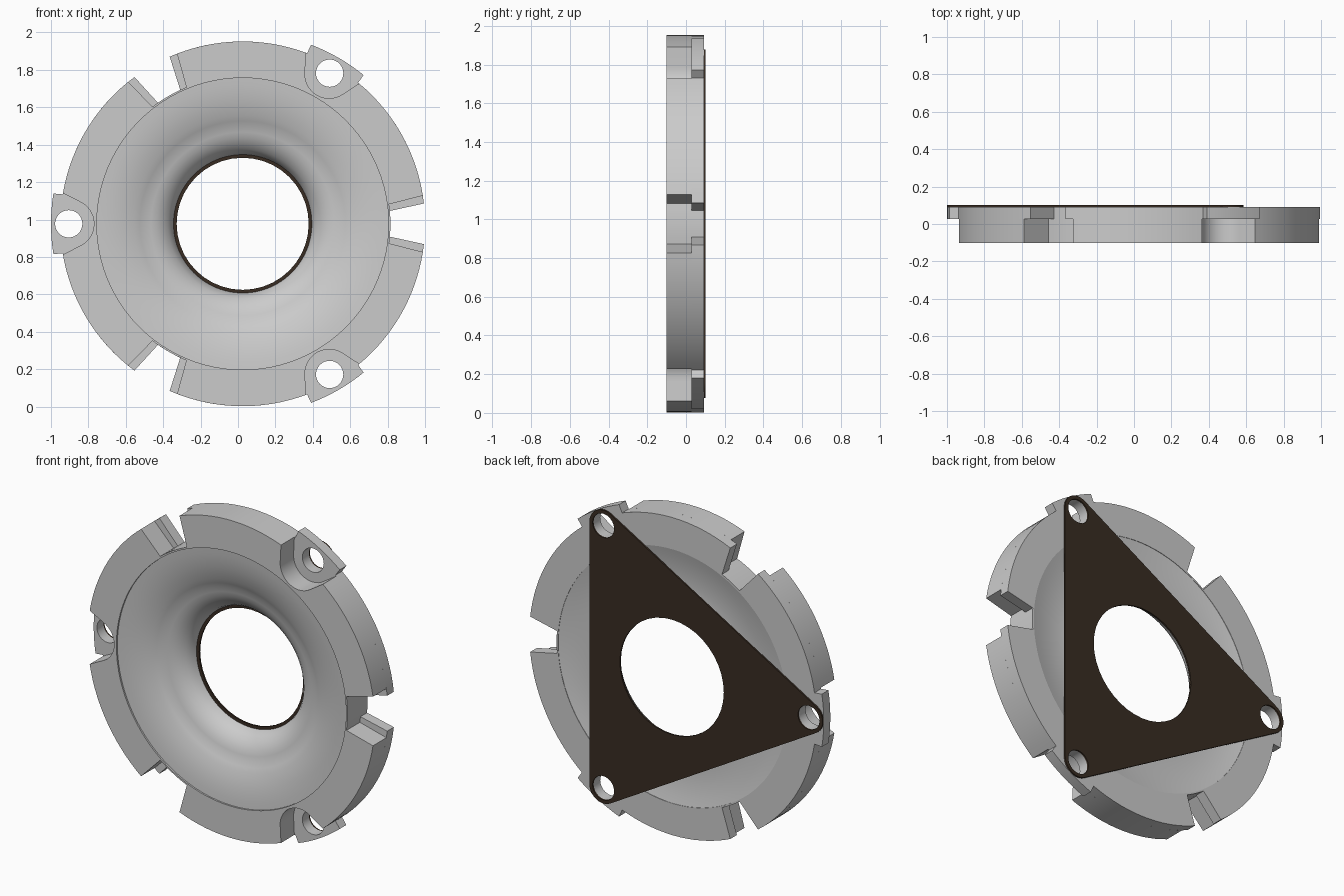
import bpy, bmesh
from math import sin, cos, radians, pi, hypot, atan2

if "Cube" in bpy.data.objects:
    bpy.data.objects.remove(bpy.data.objects["Cube"])

CX, CZ = 0.025, 0.977          # disc axis
R = 0.975                      # rim radius
R_IN = 0.78                    # rim inner radius
LUG_R = 0.93                   # bolt circle
Y_FRONT, Y_STEP, Y_BACK, Y_END = -0.102, 0.028, 0.092, 0.102


def polar(r, deg):
    return (r * cos(radians(deg)), r * sin(radians(deg)))


def arc(r, a0, a1, n, c=(0, 0)):
    pts = []
    for i in range(n + 1):
        p = polar(r, a0 + (a1 - a0) * i / n)
        pts.append((c[0] + p[0], c[1] + p[1]))
    return pts


def circle(r, n, c=(0, 0)):
    return arc(r, 0, 360, n, c)[:-1]


def rotate(pts, deg):
    c, s = cos(radians(deg)), sin(radians(deg))
    return [(x * c - y * s, x * s + y * c) for x, y in pts]


def finish(bm, name, angle=30):
    bmesh.ops.recalc_face_normals(bm, faces=bm.faces)
    me = bpy.data.meshes.new(name)
    bm.to_mesh(me)
    bm.free()
    ob = bpy.data.objects.new(name, me)
    bpy.context.collection.objects.link(ob)
    bpy.ops.object.select_all(action='DESELECT')
    ob.select_set(True)
    bpy.context.view_layer.objects.active = ob
    bpy.ops.object.shade_smooth_by_angle(angle=radians(angle))
    return ob


def slab(name, loops, y0, y1):
    """Flat outline with holes, extruded along y."""
    bm = bmesh.new()
    edges = []
    for loop in loops:
        vs = [bm.verts.new((CX + x, y0, CZ + z)) for x, z in loop]
        edges += [bm.edges.new((vs[i - 1], vs[i])) for i in range(len(vs))]
    bmesh.ops.triangle_fill(bm, edges=edges, use_beauty=True, normal=(0, -1, 0))
    ext = bmesh.ops.extrude_face_region(bm, geom=bm.faces[:], use_keep_orig=True)
    for v in ext['geom']:
        if isinstance(v, bmesh.types.BMVert):
            v.co.y = y1
    return finish(bm, name)


def lathe(name, profile, n=96):
    """Closed (radius, y) profile spun around the disc axis."""
    bm = bmesh.new()
    rings = []
    for i in range(n):
        a = 2 * pi * i / n
        rings.append([bm.verts.new((CX + r * cos(a), y, CZ + r * sin(a))) for r, y in profile])
    m = len(profile)
    for i in range(n):
        for j in range(m):
            k = (j + 1) % m
            bm.faces.new((rings[i][j], rings[i - 1][j], rings[i - 1][k], rings[i][k]))
    return finish(bm, name)


def slot(half_outer, half_inner):
    """Notch in the rim, centred on angle 0."""
    return [polar(R, -half_outer)] + arc(0.79, -half_inner, half_inner, 6) + [polar(R, half_outer)]


def outline(notch, half_notch, lug, half_lug):
    """Rim outline: three notches alternating with three lug positions."""
    pts = []
    for k in range(3):
        a = 120 * k
        pts += rotate(notch, a)
        pts += arc(R, a + half_notch, a + 60 - half_lug, 15)[1:-1]
        pts += rotate(lug, a + 60)
        pts += arc(R, a + 60 + half_lug, a + 120 - half_notch, 15)[1:-1]
    return pts


# front rim layer: wide notches and rounded pockets around the bolts
pocket = [polar(R, -9.7)] + arc(0.13, 246, 114, 14, (0.925, 0)) + [polar(R, 9.7)]
front = outline(slot(8.9, 7.6), 8.9, pocket, 9.7)
slab("front_rim", [front, circle(R_IN, 96)], Y_FRONT, Y_STEP)

# back rim layer: narrow notches, projecting lugs with bolt holes
lug = [polar(R, -9.3)] + arc(1.025, -9.1, 9.1, 8) + [polar(R, 9.3)]
back = outline(slot(6.4, 5.0), 6.4, lug, 9.3)
centres = [polar(LUG_R, a) for a in (60, 180, 300)]
holes = [circle(0.073, 32, c) for c in centres]
slab("back_rim", [back, circle(R_IN, 96)] + holes, Y_STEP, Y_BACK)

# flared bowl with an inner rounded lip
bowl = [(0.782, -0.092), (0.74, -0.089), (0.70, -0.084), (0.66, -0.077), (0.62, -0.067),
        (0.58, -0.054), (0.55, -0.042), (0.52, -0.026),
        (0.49, -0.020), (0.46, -0.010), (0.43, 0.006), (0.40, 0.032), (0.38, 0.060), (0.37, 0.090),
        (0.42, 0.076), (0.50, 0.062), (0.58, 0.060), (0.66, 0.067), (0.73, 0.078), (0.782, 0.090)]
lathe("flared_bowl", bowl)

# triangular backing plate with rounded corners
tri = []
for c, a in zip(centres, (60, 180, 300)):
    tri += arc(0.095, a - 60, a + 60, 12, c)
plate = slab("backing_plate", [tri, circle(0.353, 40)] + holes, Y_BACK, Y_END)
mat = bpy.data.materials.new("dark_brown")
mat.diffuse_color = (0.04, 0.025, 0.016, 1)
mat.use_nodes = True
mat.node_tree.nodes["Principled BSDF"].inputs["Base Color"].default_value = mat.diffuse_color
plate.data.materials.append(mat)
